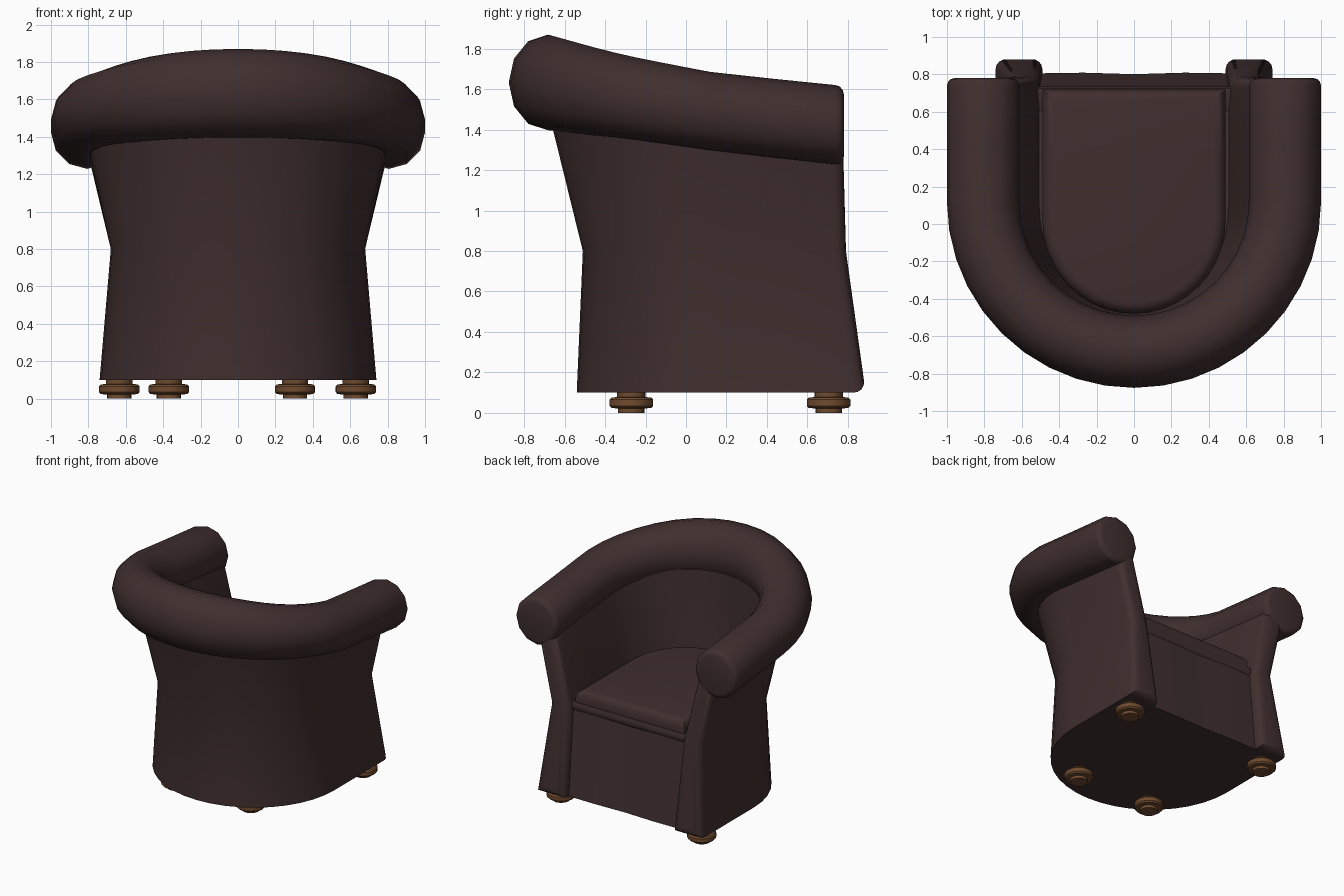
import bpy, bmesh, math

if "Cube" in bpy.data.objects:
    bpy.data.objects.remove(bpy.data.objects["Cube"])

def material(name, rgb):
    m = bpy.data.materials.new(name)
    m.diffuse_color = (*rgb, 1)
    m.use_nodes = True
    m.node_tree.nodes["Principled BSDF"].inputs["Base Color"].default_value = m.diffuse_color
    return m

LEATHER = material("dark brown leather", (0.052, 0.028, 0.028))
WOOD = material("brown wood", (0.16, 0.07, 0.028))

def finish(name, bm, mat, angle=40):
    bmesh.ops.recalc_face_normals(bm, faces=bm.faces[:])
    me = bpy.data.meshes.new(name)
    bm.to_mesh(me)
    bm.free()
    me.materials.append(mat)
    ob = bpy.data.objects.new(name, me)
    bpy.context.collection.objects.link(ob)
    bpy.ops.object.select_all(action='DESELECT')
    ob.select_set(True)
    bpy.context.view_layer.objects.active = ob
    bpy.ops.object.shade_smooth_by_angle(angle=math.radians(angle))
    return ob

def lerp(table, v):
    if v <= table[0][0]:
        return table[0][1]
    for (a, p), (b, q) in zip(table, table[1:]):
        if v <= b:
            return p + (q - p) * (v - a) / (b - a)
    return table[-1][1]

def u_path(hw, cy, back, front, n=20):
    """Horseshoe open towards +y: straight arms joined by a half ellipse."""
    arc = [(hw * math.cos(math.pi * i / n), cy - (cy - back) * math.sin(math.pi * i / n))
           for i in range(n + 1)]
    mid = (cy + front) / 2
    return [(hw, front), (hw, mid)] + arc + [(-hw, mid), (-hw, front)]

def sweep(name, rings, bevel, segs=3, cap=None):
    """Loft closed sections, cap both ends and round the cap rims."""
    bm = bmesh.new()
    vs = [[bm.verts.new(p) for p in r] for r in rings]
    k = len(rings[0])
    for a, b in zip(vs, vs[1:]):
        for i in range(k):
            bm.faces.new((a[i], a[(i + 1) % k], b[(i + 1) % k], b[i]))
    rims = [e for e in bm.edges if e.is_boundary]
    for end in (vs[0], vs[-1]):
        for ids in cap or [range(k)]:
            bm.faces.new([end[i] for i in ids])
    bmesh.ops.recalc_face_normals(bm, faces=bm.faces[:])
    bmesh.ops.bevel(bm, geom=rims, offset=bevel, segments=segs, profile=0.5, affect='EDGES')
    return finish(name, bm, LEATHER)

ROLL_Z = [(-0.68, 1.633), (-0.45, 1.588), (-0.2, 1.545), (0.12, 1.492), (0.4, 1.46), (0.78, 1.42)]
ROLL_H = [(-0.68, 0.236), (-0.3, 0.205), (0.1, 0.193), (0.78, 0.196)]

# rolled arm and back rest, one tube around the top
path = u_path(0.807, 0.12, -0.683, 0.78)
rings = []
for i, (x, y) in enumerate(path):
    a, b = path[max(i - 1, 0)], path[min(i + 1, len(path) - 1)]
    tx, ty = b[0] - a[0], b[1] - a[1]
    d = math.hypot(tx, ty)
    nx, ny = -ty / d, tx / d
    z, h, w = lerp(ROLL_Z, y), lerp(ROLL_H, y), 0.193
    rings.append([(x + nx * w * math.cos(t), y + ny * w * math.cos(t), z + h * math.sin(t))
                  for t in [math.tau * k / 12 for k in range(12)]])
sweep("arm_and_back_roll", rings, 0.04)

# curved wall: (half width, arc centre, back y, front y, height), up outside then down inside
levels = [(0.74, 0.18, -0.54, 0.888, 0.1), (0.68, 0.13, -0.51, 0.79, 0.8),
          (0.815, 0.1, -0.70, 0.775, None), (0.64, 0.1, -0.50, 0.775, None),
          (0.507, 0.1, -0.49, 0.79, 0.8), (0.49, 0.1, -0.42, 0.888, 0.1)]
paths = [u_path(*lv[:4]) for lv in levels]
rings = [[(p[i][0], p[i][1], lv[4] if lv[4] else lerp(ROLL_Z, p[i][1]) - 0.06)
          for p, lv in zip(paths, levels)] for i in range(len(paths[0]))]
sweep("curved_wall", rings, 0.06, 4, [(0, 1, 4, 5), (1, 2, 3, 4)])

def slab(name, lower, upper, bevel=0.0, angle=40):
    """Solid between two outlines, optionally with a rounded top rim."""
    bm = bmesh.new()
    a = [bm.verts.new(p) for p in lower]
    b = [bm.verts.new(p) for p in upper]
    n = len(a)
    for i in range(n):
        bm.faces.new((a[i], a[(i + 1) % n], b[(i + 1) % n], b[i]))
    bm.faces.new(a)
    top = bm.faces.new(b)
    bmesh.ops.recalc_face_normals(bm, faces=bm.faces[:])
    if bevel:
        bmesh.ops.bevel(bm, geom=top.edges[:], offset=bevel, segments=4, profile=0.5, affect='EDGES')
    return finish(name, bm, LEATHER, angle)

# base with a front panel of four very shallow facets
def base_outline(back, front, z):
    pleats = [(-0.27, front + 0.004), (0, front - 0.004), (0.27, front + 0.004)]
    return [(x, y, z) for x, y in u_path(0.54, 0.1, back, front) + pleats]

slab("seat_base", base_outline(-0.47, 0.805, 0.1), base_outline(-0.47, 0.72, 0.8), angle=1)

# rail under the cushion
rail = [(0.72, 0.765), (0.733, 0.78), (0.735, 0.81), (0.725, 0.835), (0.7, 0.84), (0.6, 0.80)]
sweep("front_rail", [[(x, y, z) for y, z in rail] for x in (-0.53, 0.53)], 0.003, 1)

# seat cushion
outline = u_path(0.49, 0.02, -0.48, 0.72)
slab("seat_cushion", [(x, y, 0.78) for x, y in outline], [(x, y, 0.935) for x, y in outline], 0.065)

# turned bun feet
PROFILE = [(0.065, 0.0), (0.065, 0.022), (0.098, 0.024), (0.108, 0.035), (0.108, 0.065),
           (0.098, 0.076), (0.07, 0.078), (0.07, 0.105)]
for name, fx, fy in (("open_side_foot_left", -0.635, 0.705), ("open_side_foot_right", 0.63, 0.705),
                     ("rounded_side_foot_left", -0.37, -0.27), ("rounded_side_foot_right", 0.305, -0.27)):
    bm = bmesh.new()
    n = 20
    vs = [[bm.verts.new((fx + r * math.cos(math.tau * k / n), fy + r * math.sin(math.tau * k / n), z))
           for k in range(n)] for r, z in PROFILE]
    for a, b in zip(vs, vs[1:]):
        for k in range(n):
            bm.faces.new((a[k], a[(k + 1) % n], b[(k + 1) % n], b[k]))
    bm.faces.new(vs[0])
    bm.faces.new(vs[-1])
    finish(name, bm, WOOD)
